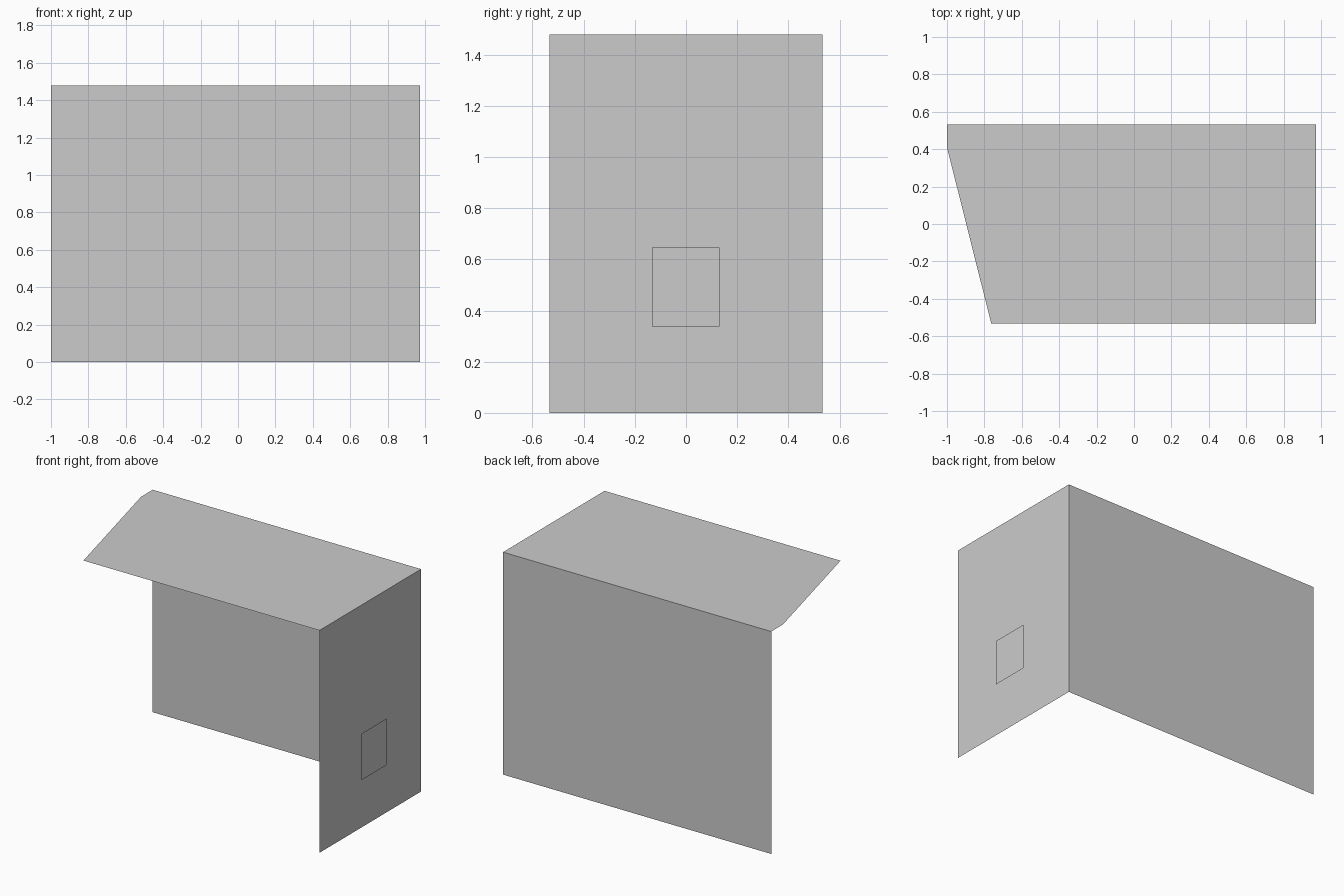
import bpy

if "Cube" in bpy.data.objects:
    bpy.data.objects.remove(bpy.data.objects["Cube"])

grey = bpy.data.materials.new("light_grey")
grey.diffuse_color = (0.6, 0.6, 0.6, 1.0)
grey.use_nodes = True
grey.node_tree.nodes["Principled BSDF"].inputs["Base Color"].default_value = grey.diffuse_color

LEFT, RIGHT = -1.0, 0.972
FRONT, BACK = -0.533, 0.533
TOP = 1.478


def panel(name, points):
    """Single flat sheet from its outline."""
    mesh = bpy.data.meshes.new(name)
    mesh.from_pydata(points, [], [range(len(points))])
    mesh.materials.append(grey)
    obj = bpy.data.objects.new(name, mesh)
    bpy.context.collection.objects.link(obj)
    return obj


def side_panel(name, x, y0, y1, z0, z1):
    """Upright sheet facing +x."""
    return panel(name, [(x, y0, z0), (x, y1, z0), (x, y1, z1), (x, y0, z1)])


# Back wall, facing +y
panel("back_wall", [(RIGHT, BACK, 0), (LEFT, BACK, 0),
                    (LEFT, BACK, TOP), (RIGHT, BACK, TOP)])

# Right wall, with a small flat plate floating just outside it
side_panel("right_wall", RIGHT, FRONT, BACK, 0, TOP)
side_panel("side_plate", 1.0, -0.132, 0.131, 0.337, 0.646)

# Top sheet with a slanted left edge
panel("top_sheet", [(RIGHT, FRONT, TOP), (RIGHT, BACK, TOP), (LEFT, BACK, TOP),
                    (LEFT, 0.41, TOP), (-0.763, FRONT, TOP)])
